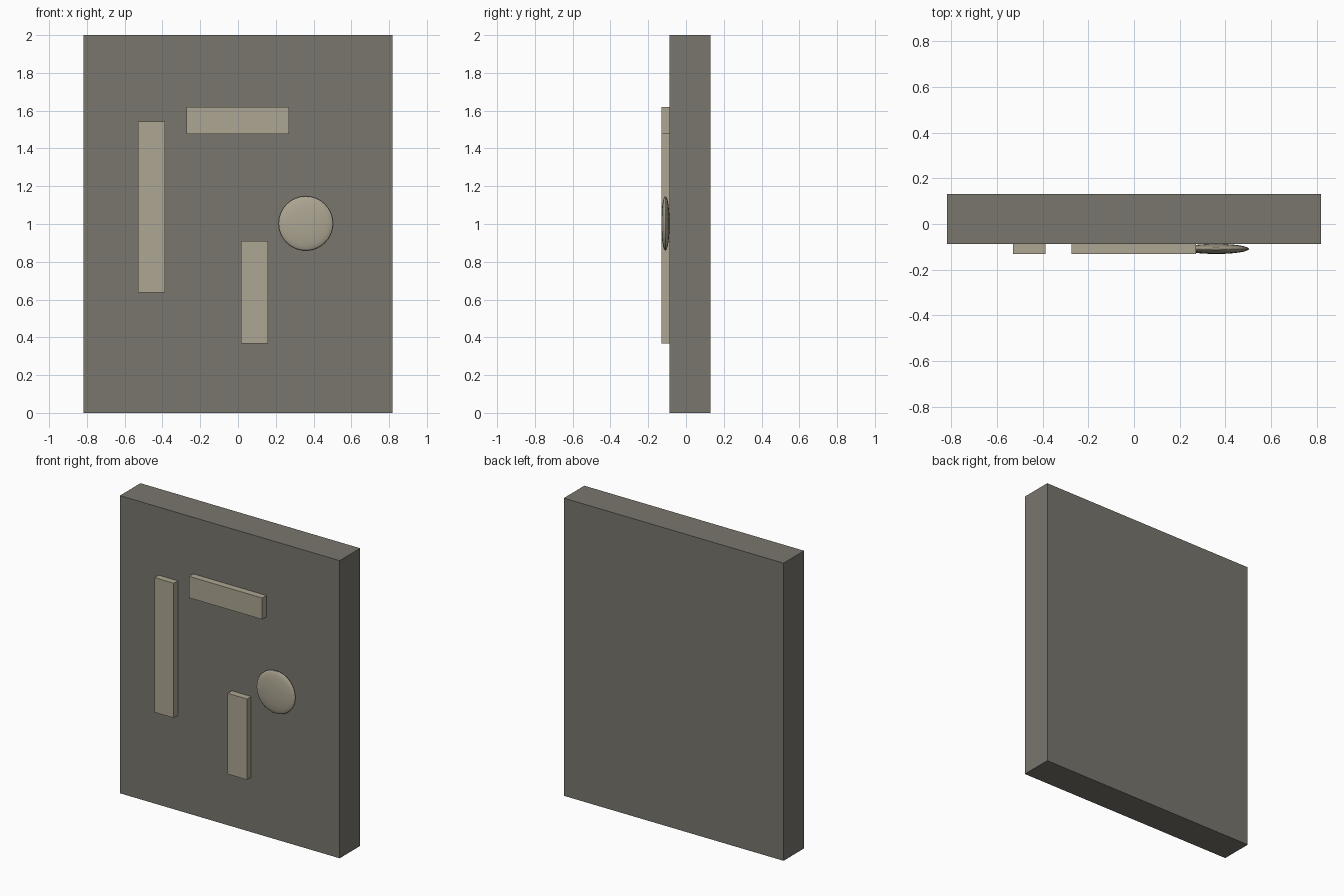
import bpy
import math

if "Cube" in bpy.data.objects:
    bpy.data.objects.remove(bpy.data.objects["Cube"])


def material(name, rgb):
    m = bpy.data.materials.new(name)
    m.diffuse_color = (*rgb, 1)
    m.use_nodes = True
    m.node_tree.nodes["Principled BSDF"].inputs["Base Color"].default_value = m.diffuse_color
    return m


dark_stone = material("dark_stone", (0.19, 0.18, 0.155))
pale_stone = material("pale_stone", (0.42, 0.38, 0.29))

FACE = -0.087    # front face of the slab
FRONT = -0.131   # front of the raised marks
BACK = 0.131


def box(name, x, y, z, mat):
    """Box from (min, max) ranges."""
    lo, hi = zip(x, y, z)
    bpy.ops.mesh.primitive_cube_add(size=1, location=[(a + b) / 2 for a, b in zip(lo, hi)])
    ob = bpy.context.object
    ob.name = name
    ob.scale = [b - a for a, b in zip(lo, hi)]
    bpy.ops.object.transform_apply(location=False, rotation=False, scale=True)
    ob.data.materials.append(mat)
    return ob


# Slab
box("slab", (-0.817, 0.817), (FACE, BACK), (0, 2), dark_stone)

# Raised bars on the front
bars = {
    "long_upright_bar": ((-0.529, -0.386), (0.638, 1.543)),
    "level_bar": ((-0.273, 0.271), (1.476, 1.620)),
    "short_upright_bar": ((0.015, 0.158), (0.368, 0.911)),
}
for name, (x, z) in bars.items():
    box(name, x, (FRONT, FACE), z, pale_stone)

# Flattened round boss, just touching the slab
bpy.ops.mesh.primitive_uv_sphere_add(segments=32, ring_count=16, radius=1,
                                     location=(0.359, (FRONT + FACE) / 2, 1.003))
boss = bpy.context.object
boss.name = "round_boss"
boss.scale = (0.144, (FACE - FRONT) / 2, 0.144)
bpy.ops.object.transform_apply(location=False, rotation=False, scale=True)
boss.data.materials.append(pale_stone)
bpy.ops.object.shade_smooth_by_angle(angle=math.radians(30))
